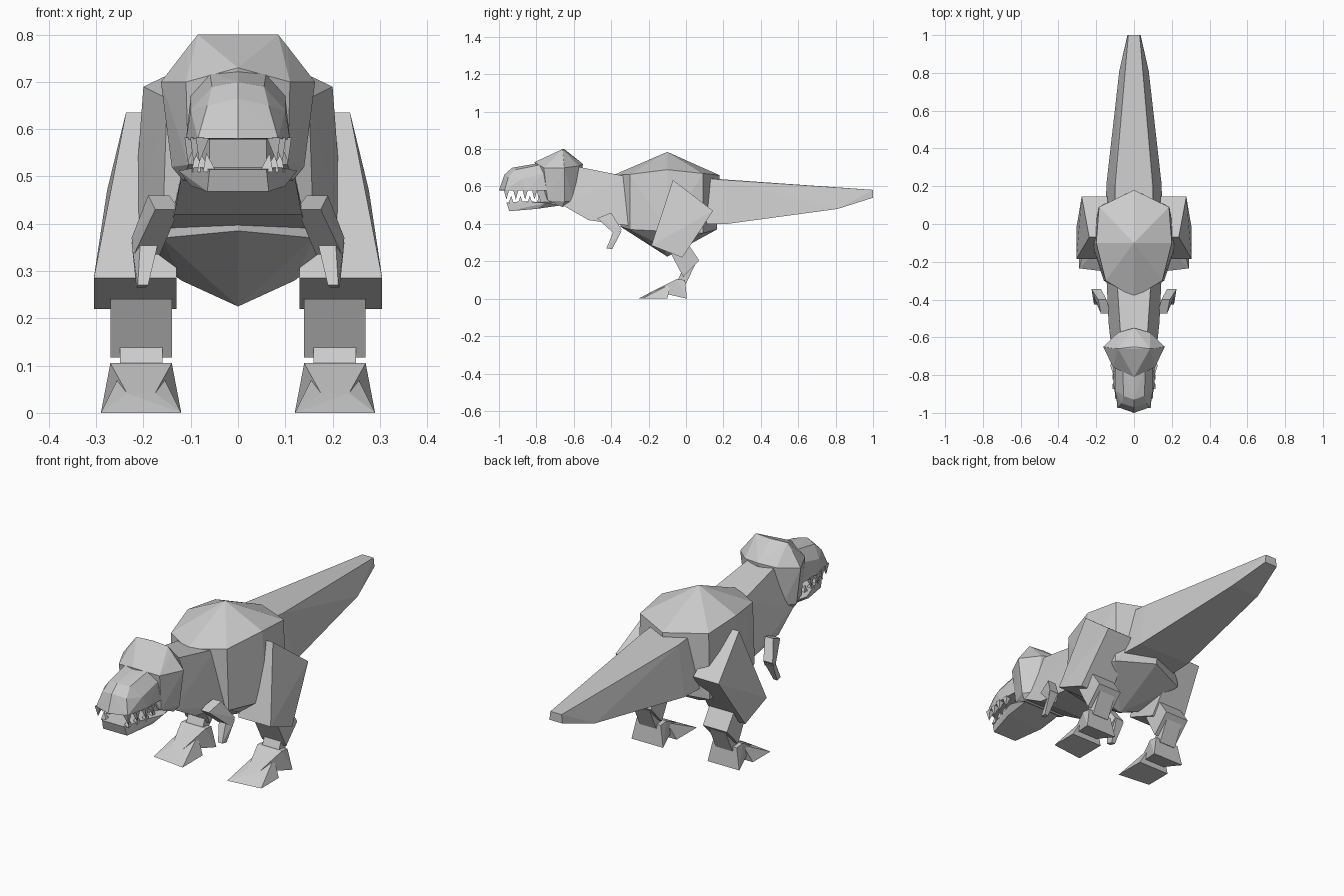
import bpy
import bmesh

cube = bpy.data.objects.get("Cube")
if cube:
    bpy.data.objects.remove(cube, do_unlink=True)

GREY = (0.6, 0.6, 0.6, 1.0)
hide_grey = bpy.data.materials.new("hide_grey")
hide_grey.use_nodes = True
hide_grey.diffuse_color = GREY
shader = hide_grey.node_tree.nodes["Principled BSDF"]
shader.inputs["Base Color"].default_value = GREY


def hull(name, points):
    """Faceted solid wrapped around a handful of corner points."""
    bm = bmesh.new()
    for point in points:
        bm.verts.new(point)
    result = bmesh.ops.convex_hull(bm, input=bm.verts[:])
    unused = [g for g in result["geom_interior"] if isinstance(g, bmesh.types.BMVert)]
    bmesh.ops.delete(bm, geom=unused, context="VERTS")
    bmesh.ops.recalc_face_normals(bm, faces=bm.faces[:])
    mesh = bpy.data.meshes.new(name)
    bm.to_mesh(mesh)
    bm.free()
    mesh.materials.append(hide_grey)
    obj = bpy.data.objects.new(name, mesh)
    bpy.context.collection.objects.link(obj)
    return obj


def symmetric(name, half):
    """Central part: the half points are reflected across x."""
    reflected = [(-x, y, z) for x, y, z in half if x > 0]
    return hull(name, half + reflected)


def pair(name, points):
    """Separate left and right copies of a part."""
    for side, sign in (("left", 1), ("right", -1)):
        hull(side + "_" + name, [(sign * x, y, z) for x, y, z in points])


def limb(name, corners):
    """Tapered block: each corner is y, z, inner x, outer x."""
    points = []
    for y, z, inner, outer in corners:
        points += [(inner, y, z), (outer, y, z)]
    pair(name, points)


def trapezoid(y_top, z_top, w_top, y_low, z_low, w_low):
    """Cross-section with a narrow top and a wide bottom."""
    return [(w_top, y_top, z_top), (w_low, y_low, z_low)]


# Torso: peaked back, upright flanks and a keeled belly
symmetric("torso", [
    (0, -.1, .785),
    (0, -.39, .66), (.15, -.3, .665), (.2, -.1, .69), (.185, .09, .67), (0, .18, .66),
    (0, -.35, .385), (.16, -.3, .37), (.225, -.1, .36), (.19, .09, .35), (0, .165, .37),
    (0, -.1, .225), (.12, -.12, .28),
])

# Tail: two tapering lengths joined in one solid
tail_root = trapezoid(.1, .645, .1, .1, .4, .15)
tail_root += trapezoid(.2, .635, .1, .22, .4, .145)
tail_bend = trapezoid(.82, .585, .04, .81, .48, .078)
tail_tip = trapezoid(1, .582, .03, 1, .54, .035)
symmetric("tail", tail_root + tail_bend + tail_tip)

# Neck
shoulder = trapezoid(-.3, .65, .09, -.3, .39, .145)
throat = trapezoid(-.4, .665, .08, -.52, .42, .135)
nape = trapezoid(-.6, .71, .07, -.66, .5, .12)
symmetric("neck", shoulder + throat + nape)

# Head: broad skull with a raised crest
symmetric("skull", [
    (.085, -.66, .8), (0, -.65, .8), (.105, -.66, .775), (.163, -.65, .7),
    (0, -.81, .73), (.11, -.76, .7), (.105, -.74, .525),
    (0, -.55, .72), (.085, -.575, .71), (.14, -.65, .52), (.115, -.66, .49),
    (.1, -.6, .52),
])
symmetric("snout", [
    (0, -1, .58), (.085, -.97, .58), (.11, -.85, .578), (.108, -.74, .578),
    (0, -.97, .665), (.065, -.95, .65), (0, -.93, .7), (.055, -.91, .69),
    (.1, -.88, .64), (.06, -.76, .72), (0, -.76, .73), (.1, -.76, .67),
])
symmetric("lower_jaw", [
    (.06, -.96, .515), (.065, -.945, .468), (.1, -.8, .48), (.125, -.75, .512),
    (.085, -.88, .52), (.1, -.66, .5), (.1, -.66, .515),
])
symmetric("mouth_back", [
    (.06, -.78, .5), (.06, -.8, .59), (.1, -.7, .5), (.1, -.72, .59),
])

# Teeth: small pyramids, upper row pointing down and lower row pointing up
for row, (base, tip, shift) in enumerate(((.582, .53, 0), (.51, .55, .025))):
    for i in range(4):
        y = -.96 + shift + i * .05
        x = .075 + min(i, 2) * .012 - row * .015
        r = .014
        pair(("upper" if row == 0 else "lower") + "_tooth_" + str(i + 1), [
            (x - r, y - r, base), (x + r, y - r, base),
            (x - r, y + r, base), (x + r, y + r, base), (x + r / 2, y, tip),
        ])

# Arms: splayed outward towards the elbow
limb("upper_arm", [
    (-.475, .43, .125, .175), (-.4, .46, .145, .19),
    (-.345, .37, .175, .225), (-.37, .335, .165, .22),
])
limb("forearm", [
    (-.39, .355, .17, .207), (-.345, .36, .18, .225),
    (-.425, .27, .19, .212), (-.395, .265, .195, .215),
])

# Legs
limb("thigh", [
    (-.07, .635, .14, .237), (.145, .47, .14, .277),
    (-.185, .285, .13, .305), (-.02, .22, .13, .305),
])
limb("shin", [
    (-.08, .24, .14, .27), (.02, .28, .14, .27),
    (.07, .205, .14, .27), (-.015, .117, .14, .27),
])
limb("ankle", [
    (-.01, .175, .16, .25), (.05, .185, .16, .25),
    (0, .08, .16, .25), (-.05, .085, .16, .25),
])
limb("foot", [
    (-.05, .105, .14, .27), (-.005, .1, .14, .27),
    (.005, 0, .12, .29), (-.175, .042, .175, .235),
])
pair("toes", [
    (.12, -.255, 0), (.29, -.235, 0), (.12, -.1, 0), (.29, -.1, 0),
    (.175, -.175, .042), (.235, -.175, .042), (.16, -.08, .08), (.25, -.08, .08),
])
